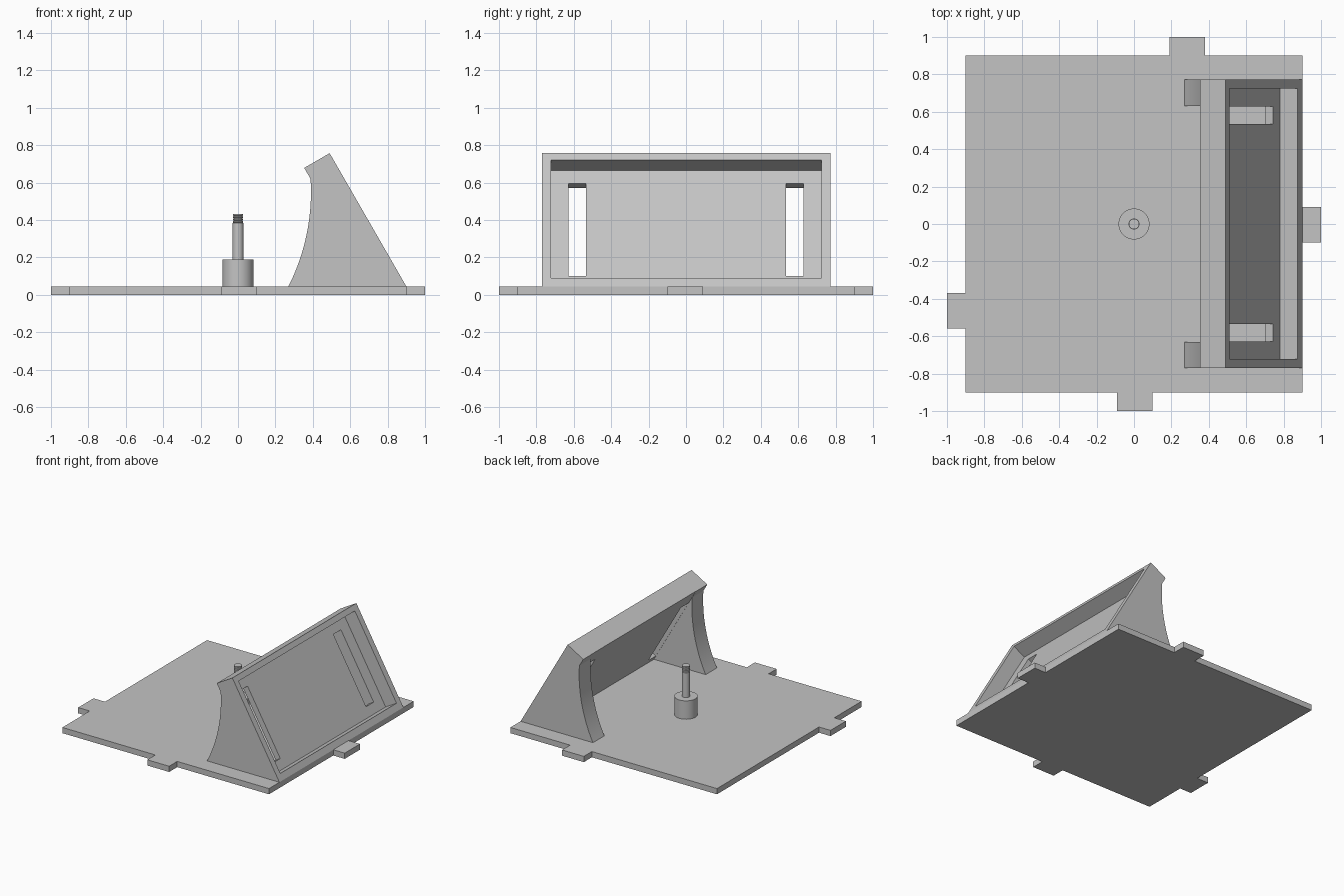
import bpy, bmesh
from math import sqrt, radians, sin, cos
from mathutils import Matrix, Vector

cube = bpy.data.objects.get("Cube")
if cube:
    bpy.data.objects.remove(cube, do_unlink=True)

grey = bpy.data.materials.new("plain grey")
grey.use_nodes = True
grey.diffuse_color = (0.55, 0.55, 0.55, 1)
grey.node_tree.nodes["Principled BSDF"].inputs["Base Color"].default_value = grey.diffuse_color

PLATE = 0.045          # plate thickness
SLOPE = radians(60)    # tilt of the display face
TOP = Vector((0.49, 0.757))
DOWN = Vector((cos(SLOPE), -sin(SLOPE)))
INWARD = Vector((-sin(SLOPE), -cos(SLOPE)))


def finish(name, bm):
    bmesh.ops.recalc_face_normals(bm, faces=bm.faces)
    mesh = bpy.data.meshes.new(name)
    bm.to_mesh(mesh)
    bm.free()
    mesh.materials.append(grey)
    obj = bpy.data.objects.new(name, mesh)
    bpy.context.collection.objects.link(obj)
    return obj


def extrude(name, points, vector):
    """Solid made by sweeping a closed 3D outline along a vector."""
    bm = bmesh.new()
    face = bm.faces.new([bm.verts.new(p) for p in points])
    geom = bmesh.ops.extrude_face_region(bm, geom=[face])["geom"]
    moved = [v for v in geom if isinstance(v, bmesh.types.BMVert)]
    bmesh.ops.translate(bm, verts=moved, vec=vector)
    return finish(name, bm)


def prism(name, profile, y0, y1):
    return extrude(name, [(x, y0, z) for x, z in profile], (0, y1 - y0, 0))


def on_slope(along, depth):
    return TOP + DOWN * along + INWARD * depth


def slope_box(name, s0, s1, d0, d1, y0, y1):
    """Box aligned with the sloping face."""
    corners = [on_slope(s0, d0), on_slope(s1, d0), on_slope(s1, d1), on_slope(s0, d1)]
    return prism(name, corners, y0, y1)


def cut(obj, cutter):
    mod = obj.modifiers.new("cut", "BOOLEAN")
    mod.operation = "DIFFERENCE"
    mod.solver = "EXACT"
    mod.object = cutter
    bpy.context.view_layer.update()
    bpy.context.view_layer.objects.active = obj
    bpy.ops.object.modifier_apply(modifier=mod.name)


def smooth(obj):
    bpy.ops.object.select_all(action="DESELECT")
    obj.select_set(True)
    bpy.context.view_layer.objects.active = obj
    bpy.ops.object.shade_smooth_by_angle(angle=radians(25))


# Base plate with one locating tab per side
outline = []
for quarter, t in enumerate((0.005, -0.005, -0.285, 0.465)):
    turn = Matrix.Rotation(radians(90 * quarter), 3, "Z")
    a, b = t - 0.095, t + 0.095
    side = [(-0.9, -0.9), (a, -0.9), (a, -1), (b, -1), (b, -0.9)]
    outline += [turn @ Vector((x, y, 0)) for x, y in side]
base_plate = extrude("base_plate", outline, (0, 0, PLATE))

# Tilted stand with a curved back edge
RADIUS, CENTRE_X, CENTRE_Z = 1.12, -0.73, 0.55
STEPS = 24
profile = [(0.9, PLATE), TOP, on_slope(0, 0.157)]
for i in range(STEPS + 1):
    z = 0.62 + (PLATE - 0.62) * i / STEPS
    profile.append((CENTRE_X + sqrt(RADIUS ** 2 - (z - CENTRE_Z) ** 2), z))
stand = prism("tilted_stand", profile, -0.77, 0.773)

# Cutters: open back, front recess and two tall slots
cavity = slope_box("cavity_cutter", -0.3, 1.2, 0.156, 0.9, -0.63, 0.63)
recess = slope_box("recess_cutter", 0.043, 0.77, -0.1, 0.11, -0.722, 0.724)
slots = [slope_box("slot_cutter", 0.125, 0.695, 0.09, 0.175, y - 0.047, y + 0.047)
         for y in (-0.581, 0.581)]
for cutter in (cavity, recess, *slots):
    cut(stand, cutter)
cut(base_plate, recess)
for cutter in (cavity, recess, *slots):
    bpy.data.objects.remove(cutter, do_unlink=True)
smooth(stand)

# Turned post: wide collar, slim shaft, ridged thread
turned = [(0, PLATE), (0.083, PLATE), (0.083, 0.19), (0.029, 0.19), (0.029, 0.385)]
RIDGES, PITCH = 4, 0.012
for i in range(RIDGES):
    z = 0.385 + i * PITCH
    turned += [(0.022, z + 0.001), (0.028, z + 0.004), (0.028, z + 0.009), (0.022, z + PITCH)]
turned[-1] = (0.028, 0.433)
turned.append((0, 0.433))
bm = bmesh.new()
verts = [bm.verts.new((r, 0, z)) for r, z in turned]
edges = [bm.edges.new(pair) for pair in zip(verts, verts[1:])]
bmesh.ops.spin(bm, geom=verts + edges, cent=(0, 0, 0), axis=(0, 0, 1),
               angle=radians(360), steps=48, use_duplicate=False)
bmesh.ops.remove_doubles(bm, verts=bm.verts, dist=0.0001)
smooth(finish("threaded_post", bm))
